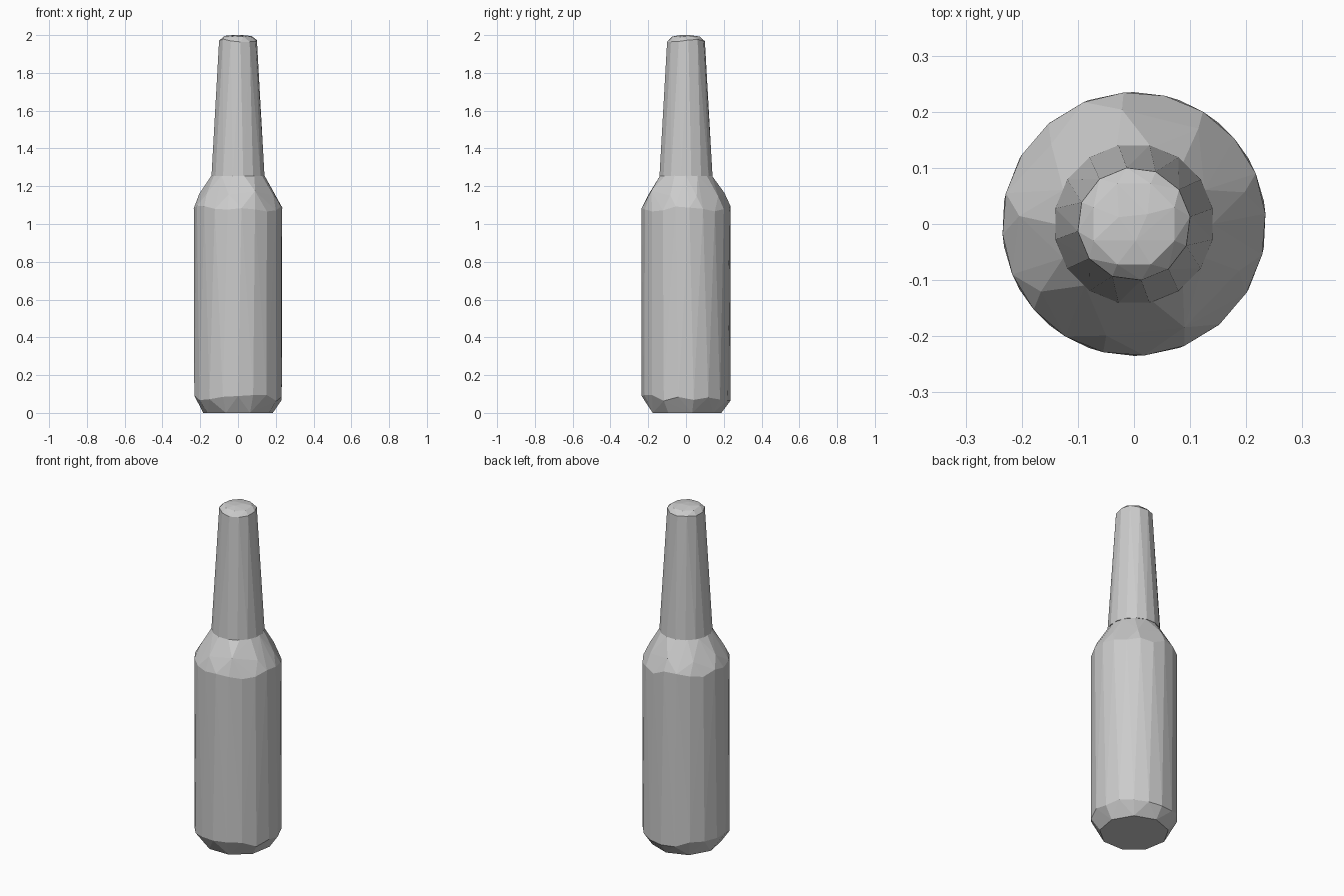
import bpy
import bmesh
import math
import random

random.seed(4)

cube = bpy.data.objects.get("Cube")
if cube:
    bpy.data.objects.remove(cube, do_unlink=True)

grey = bpy.data.materials.new("plain_grey")
grey.use_nodes = True
grey.diffuse_color = (0.6, 0.6, 0.6, 1)
grey.node_tree.nodes["Principled BSDF"].inputs["Base Color"].default_value = (0.6, 0.6, 0.6, 1)


def faceted_part(name, rings):
    """Wrap rings of (radius, height, sides, turn, height jitter) in a flat-faced skin."""
    bm = bmesh.new()
    for radius, height, sides, turn, jitter in rings:
        for i in range(sides):
            a = math.tau * (i + turn) / sides
            z = height + random.uniform(-jitter, jitter)
            bm.verts.new((radius * math.cos(a), radius * math.sin(a), z))
    hull = bmesh.ops.convex_hull(bm, input=bm.verts[:])
    spare = {g for key in ("geom_interior", "geom_unused") for g in hull[key]
             if isinstance(g, bmesh.types.BMVert)}
    bmesh.ops.delete(bm, geom=list(spare), context='VERTS')
    bmesh.ops.recalc_face_normals(bm, faces=bm.faces[:])
    mesh = bpy.data.meshes.new(name)
    bm.to_mesh(mesh)
    bm.free()
    mesh.materials.append(grey)
    part = bpy.data.objects.new(name, mesh)
    bpy.context.collection.objects.link(part)
    return part


# Body: bevelled base, straight sides, sloping shoulder
faceted_part("bottle_body", [
    (0.187, 0.0, 9, 0.25, 0),
    (0.235, 0.08, 18, 0.5, 0.02),
    (0.235, 1.08, 20, 0.25, 0.02),
    (0.205, 1.16, 9, 0.4, 0.015),
    (0.14, 1.257, 14, 0, 0),
])

# Neck: slim taper with a small domed cap
faceted_part("bottle_neck", [
    (0.143, 1.255, 16, 0.5, 0),
    (0.101, 1.972, 12, 0.25, 0.008),
    (0.078, 1.993, 8, 0.5, 0.003),
    (0.03, 2.0, 3, 0.3, 0),
])
